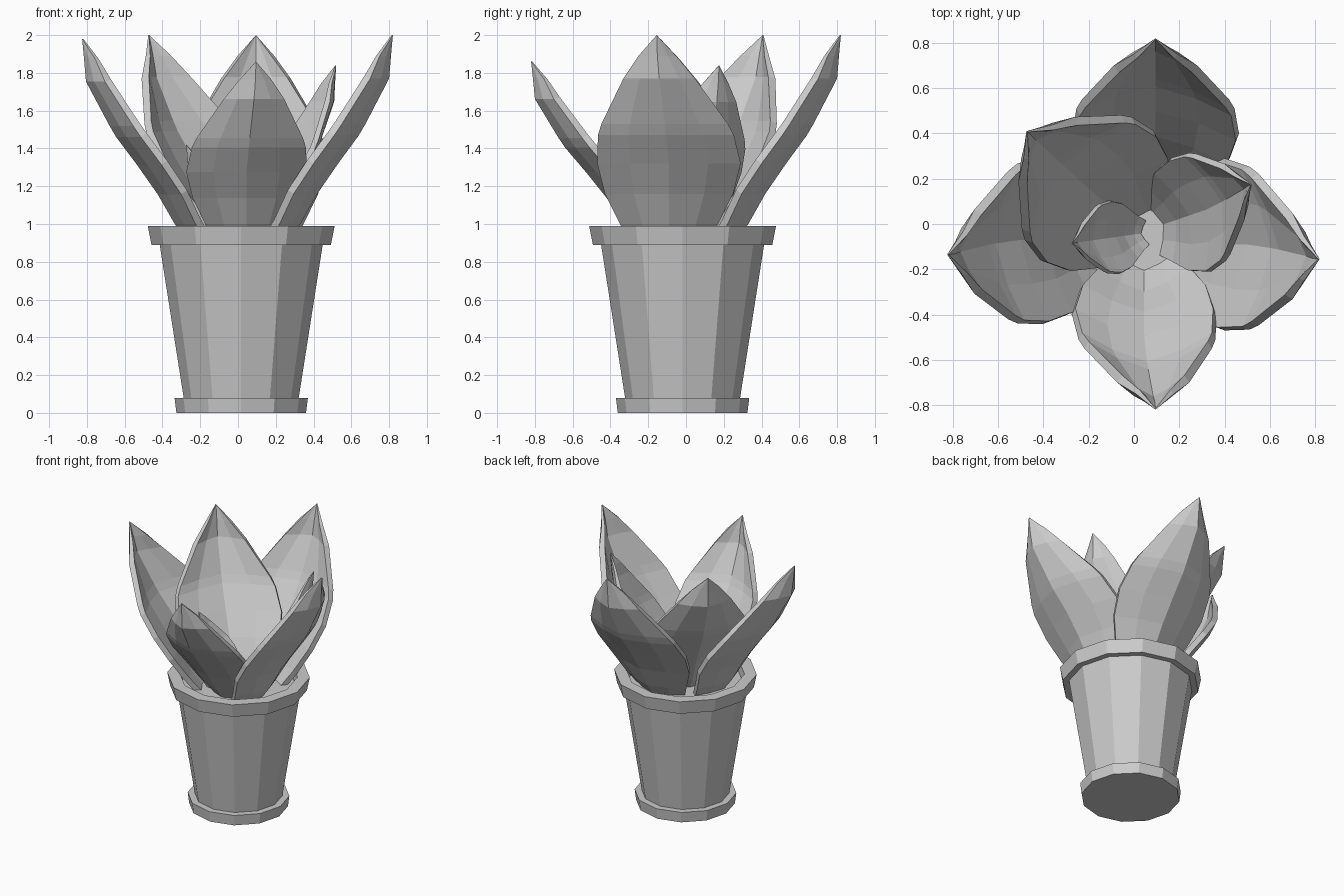
import bpy, bmesh
from math import sin, cos, pi, radians
from mathutils import Vector

cube = bpy.data.objects.get("Cube")
if cube:
    bpy.data.objects.remove(cube, do_unlink=True)

grey = bpy.data.materials.new("plain_grey")
grey.use_nodes = True
colour = (0.6, 0.6, 0.6, 1)
grey.diffuse_color = colour
grey.node_tree.nodes["Principled BSDF"].inputs["Base Color"].default_value = colour


def finish(name, bm):
    mesh = bpy.data.meshes.new(name)
    bm.to_mesh(mesh)
    bm.free()
    mesh.materials.append(grey)
    obj = bpy.data.objects.new(name, mesh)
    bpy.context.collection.objects.link(obj)
    return obj


def lathe(name, profile, sides=12, closed=False):
    """Turn a radius/height profile; open profiles get flat end caps."""
    bm = bmesh.new()
    rings = []
    for r, z in profile:
        rings.append([bm.verts.new((r * cos(2 * pi * k / sides), r * sin(2 * pi * k / sides), z))
                      for k in range(sides)])
    pairs = list(zip(rings, rings[1:]))
    if closed:
        pairs.append((rings[-1], rings[0]))
    else:
        bm.faces.new(rings[0])
        bm.faces.new(rings[-1])
    for low, high in pairs:
        for k in range(sides):
            n = (k + 1) % sides
            bm.faces.new((low[k], low[n], high[n], high[k]))
    bmesh.ops.recalc_face_normals(bm, faces=bm.faces)
    obj = finish(name, bm)
    obj.location = (0.017, -0.018, 0)
    return obj


# Pot
lathe("pot_foot", [(0.343, 0), (0.353, 0.08)])
lathe("pot_body", [(0.303, 0.07), (0.433, 0.9)])
lathe("pot_rim", [(0.475, 0.89), (0.495, 0.99), (0.41, 0.99), (0.4, 0.89)], closed=True)
lathe("soil", [(0.402, 0.88), (0.402, 0.92)])

# Leaf rows: reach back from tip, height, half width, cup depth, sideways shift
ROWS = [(-0.66, 0.80, 0.14, 0.07, 1.0),
        (-0.58, 0.88, 0.19, 0.09, 1.0),
        (-0.49, 1.00, 0.26, 0.11, 1.0),
        (-0.40, 1.16, 0.34, 0.125, 1.0),
        (-0.29, 1.32, 0.38, 0.13, 1.0),
        (-0.18, 1.47, 0.36, 0.13, 0.75),
        (-0.145, 1.53, 0.335, 0.125, 0.65),
        (-0.02, 1.77, 0.19, 0.10, 0.2),
        (-0.01, 1.89, 0.10, 0.06, 0.05)]
COLUMNS = (-1, -0.55, 0, 0.55, 1)


def leaf(name, tip, angle, reach=1, width=1, skew=0, thick=0.04):
    """Cupped pointed leaf hanging back from its tip toward the pot."""
    out = Vector((cos(radians(angle)), sin(radians(angle)), 0))
    side = Vector((-out.y, out.x, 0))
    tip = Vector(tip)
    tall = tip.z - 1
    bm = bmesh.new()
    grid = []
    for back, z, half, cup, shift in ROWS:
        row = []
        for u in COLUMNS:
            p = tip + out * reach * (back - cup * abs(u) ** 1.45)
            p += side * (u * half * width + shift * skew)
            p.z = 1 + (z - 1) * tall
            row.append(bm.verts.new(p))
        grid.append(row)
    point = bm.verts.new(tip)
    for low, high in zip(grid, grid[1:]):
        for j in range(len(COLUMNS) - 1):
            bm.faces.new((low[j], low[j + 1], high[j + 1], high[j]))
    for a, b in zip(grid[-1], grid[-1][1:]):
        bm.faces.new((a, b, point))
    count = len(bm.verts)
    top_row = len(COLUMNS) + 1
    obj = finish(name, bm)
    # Thick blade that thins out toward the point
    group = obj.vertex_groups.new(name="thickness")
    group.add(list(range(count - top_row)), 1, "REPLACE")
    group.add(list(range(count - top_row, count - 1)), 0.6, "REPLACE")
    group.add([count - 1], 0.15, "REPLACE")
    solid = obj.modifiers.new("blade", "SOLIDIFY")
    solid.thickness = thick
    solid.offset = -1
    solid.vertex_group = group.name


# Outer leaves
leaf("front_leaf", (0.095, -0.82, 1.86), -90, width=0.84, skew=-0.05)
leaf("back_leaf", (0.095, 0.82, 2.0), 90, width=0.97)
leaf("left_leaf", (0.82, -0.155, 2.0), 0, skew=0.065)
leaf("right_leaf", (-0.825, -0.135, 1.98), 180, width=0.98, skew=-0.065)

# Inner leaves
leaf("tall_inner_leaf", (-0.475, 0.41, 2.0), 139, width=1.0, skew=0.01)
leaf("middle_inner_leaf", (0.52, 0.175, 1.84), 19, reach=0.7, width=0.7, skew=-0.04, thick=0.028)
leaf("small_inner_leaf", (-0.275, -0.085, 1.42), 188, reach=0.45, width=0.43, thick=0.018)
